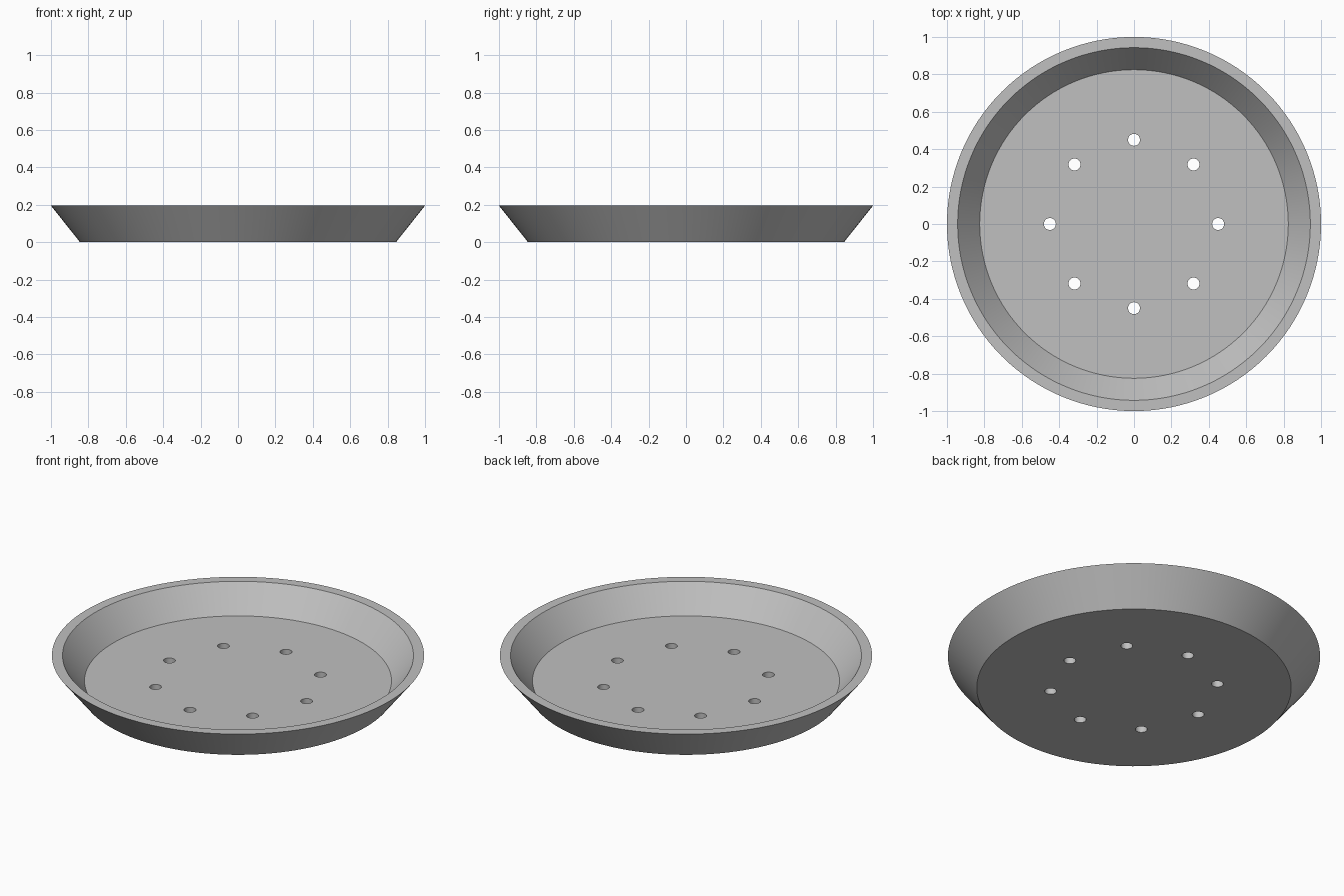
import bpy
import bmesh
from math import cos, sin, pi, radians

SEGMENTS = 128
HOLES = 8

cube = bpy.data.objects.get("Cube")
if cube:
    bpy.data.objects.remove(cube, do_unlink=True)

# Grey metal
metal = bpy.data.materials.new("grey_metal")
metal.use_nodes = True
colour = (0.53, 0.53, 0.53, 1)
metal.diffuse_color = colour
metal.node_tree.nodes["Principled BSDF"].inputs["Base Color"].default_value = colour


def add_object(name, bm):
    bmesh.ops.recalc_face_normals(bm, faces=bm.faces)
    mesh = bpy.data.meshes.new(name)
    bm.to_mesh(mesh)
    bm.free()
    mesh.materials.append(metal)
    obj = bpy.data.objects.new(name, mesh)
    bpy.context.collection.objects.link(obj)
    return obj


def revolve(bm, profile, segments, x=0, y=0):
    """Turn (radius, height) points round a vertical axis and cap both ends."""
    rings = [[bm.verts.new((x + r * cos(2 * pi * i / segments),
                            y + r * sin(2 * pi * i / segments), z))
              for i in range(segments)] for r, z in profile]
    for a, b in zip(rings, rings[1:]):
        for i in range(segments):
            j = (i + 1) % segments
            bm.faces.new((a[i], a[j], b[j], b[i]))
    bm.faces.new(rings[0])
    bm.faces.new(rings[-1])


# Dish: underside edge, outer rim, inner rim, floor edge
bm = bmesh.new()
revolve(bm, [(0.845, 0), (1, 0.195), (0.943, 0.195), (0.825, 0.045)], SEGMENTS)
pan = add_object("pan", bm)

# Ring of drain holes
bm = bmesh.new()
for k in range(HOLES):
    angle = 2 * pi * k / HOLES
    revolve(bm, [(0.032, -0.1), (0.032, 0.1)], 32,
            0.45 * cos(angle), 0.45 * sin(angle))
cutter = add_object("hole_cutter", bm)
cutter.hide_render = True

cut = pan.modifiers.new("drain_holes", "BOOLEAN")
cut.operation = "DIFFERENCE"
cut.solver = "EXACT"
cut.object = cutter

# Apply the cut, then smooth the round walls while keeping the edges sharp
bpy.ops.object.select_all(action="DESELECT")
pan.select_set(True)
bpy.context.view_layer.objects.active = pan
bpy.ops.object.modifier_apply(modifier=cut.name)
bpy.data.objects.remove(cutter, do_unlink=True)
bpy.ops.object.shade_smooth_by_angle(angle=radians(30))
